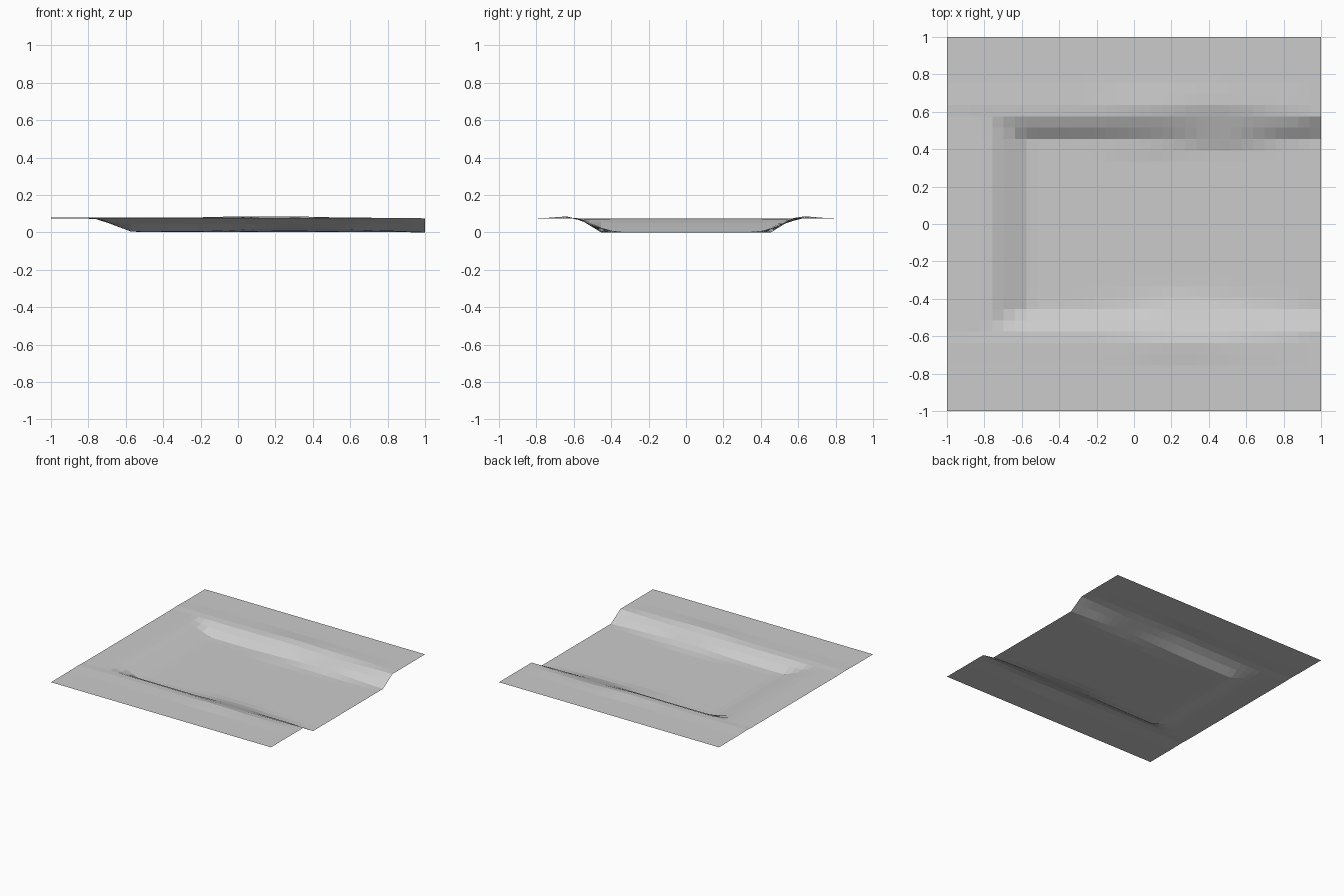
import bpy, bmesh, math

if "Cube" in bpy.data.objects:
    bpy.data.objects.remove(bpy.data.objects["Cube"])

N = 33  # grid cells per side


def mat(name, rgb):
    m = bpy.data.materials.new(name)
    m.diffuse_color = (*rgb, 1)
    m.use_nodes = True
    m.node_tree.nodes["Principled BSDF"].inputs["Base Color"].default_value = m.diffuse_color
    return m


def interp(table, t):
    for (a, za), (b, zb) in zip(table, table[1:]):
        if t <= b:
            return za + (zb - za) * max(0, (t - a) / (b - a))
    return table[-1][1]


def bump(v, centre, width):
    return math.exp(-((v - centre) / width) ** 2)


# bank cross-sections: distance from the channel centre line, height
STEEP = [(0.394, 0.001), (0.455, 0.003), (0.515, 0.046), (0.576, 0.074), (0.636, 0.078), (0.76, 0.075)]
WIDE = [(0.333, 0.001), (0.394, 0.003), (0.455, 0.022), (0.515, 0.042), (0.576, 0.062), (0.636, 0.077), (0.70, 0.077), (0.76, 0.075)]
END = [(0.455, 0.0), (0.515, 0.037), (0.576, 0.075)]
LEFT = [(0.515, 0.0), (0.576, 0.005), (0.636, 0.028), (0.697, 0.051), (0.758, 0.070), (0.818, 0.074), (0.91, 0.075)]


def side_bank(x, y):
    d = abs(y)
    w = bump(x, 0.47, 0.27) if y > 0 else 0.8 * bump(x, 0.35, 0.4)
    z = interp(STEEP, d) * (1 - w) + interp(WIDE, d) * w
    # low crest along the rim and a worn foot near the middle
    cx = 0.08 if y > 0 else 0.25
    z += 0.008 * bump(x, cx, 0.25) * bump(d, 0.64, 0.07)
    z += 0.008 * bump(x, cx, 0.22) * bump(d, 0.43, 0.06)
    e = min(1, max(0, (x - 0.85) / 0.12))
    return z * (1 - e) + interp(END, d) * e


# channel terrain: one open sheet, open at the +x edge
bm = bmesh.new()
bmesh.ops.create_grid(bm, x_segments=N, y_segments=N, size=1)
for v in bm.verts:
    x, y = v.co.x, v.co.y
    a, b = side_bank(x, y), interp(LEFT, -x)
    # union of both banks, softened where they meet
    v.co.z = max(a, b) + 0.3 * min(a, b) * (1 - max(a, b) / 0.075) if max(a, b) < 0.075 else max(a, b)
low = min(v.co.z for v in bm.verts)
for v in bm.verts:
    v.co.z -= low
me = bpy.data.meshes.new("channel_terrain")
bm.to_mesh(me)
bm.free()
me.materials.append(mat("pale grey", (0.6, 0.6, 0.6)))
ob = bpy.data.objects.new("channel_terrain", me)
bpy.context.collection.objects.link(ob)
